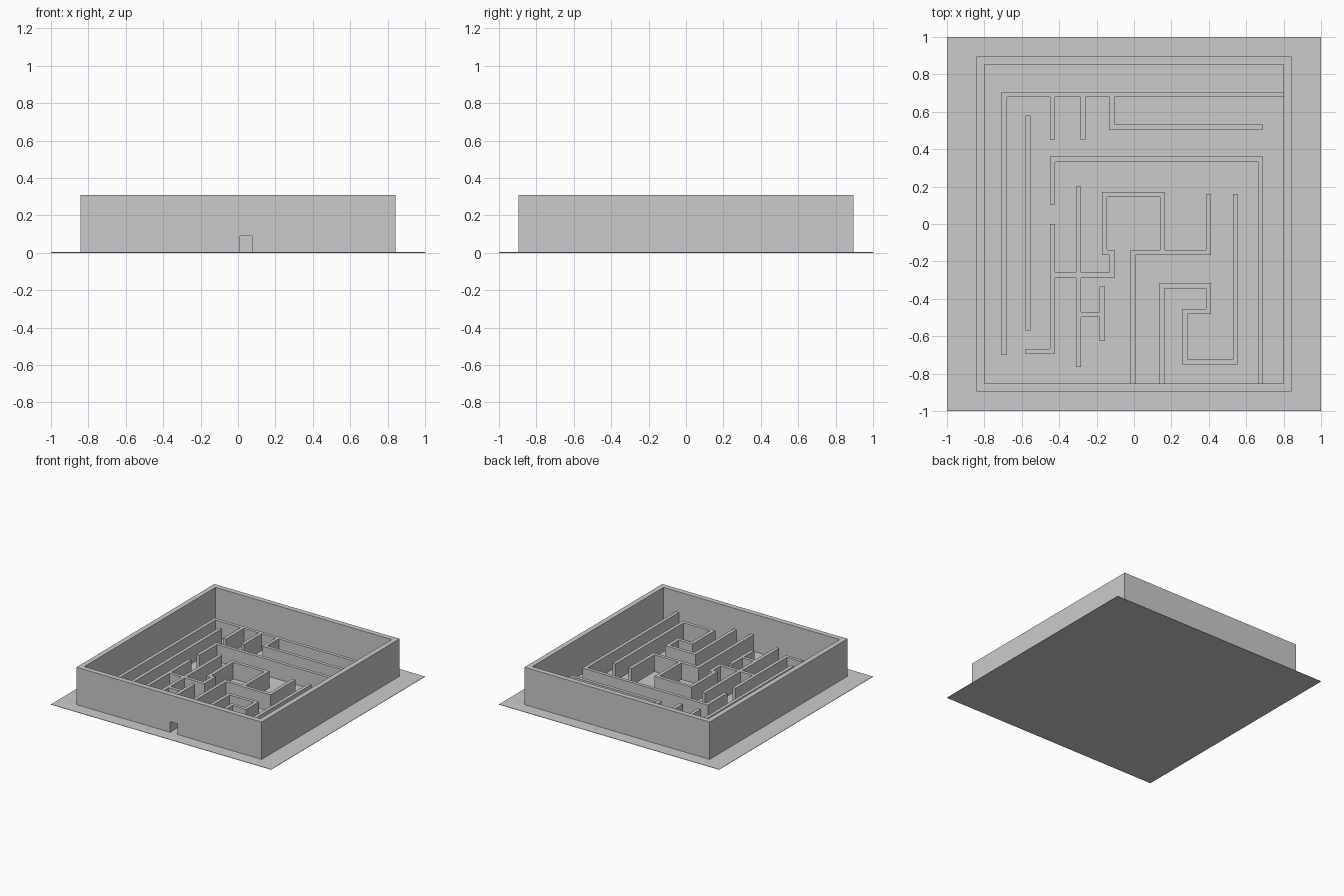
import bpy, bmesh
from mathutils import Vector

if "Cube" in bpy.data.objects:
    bpy.data.objects.remove(bpy.data.objects["Cube"])

T = 0.0275        # maze wall thickness
H = 0.14          # maze wall height
BASE = 0.003      # ground thickness


def new_object(name, bm):
    bmesh.ops.recalc_face_normals(bm, faces=bm.faces)
    mesh = bpy.data.meshes.new(name)
    bm.to_mesh(mesh)
    bm.free()
    ob = bpy.data.objects.new(name, mesh)
    bpy.context.collection.objects.link(ob)
    return ob


def box(name, x0, x1, y0, y1, z0, z1):
    bm = bmesh.new()
    bmesh.ops.create_cube(bm, size=1)
    for v in bm.verts:
        v.co = ((x0, x1)[v.co.x > 0], (y0, y1)[v.co.y > 0], (z0, z1)[v.co.z > 0])
    return new_object(name, bm)


def sweep(bm, path, z0, z1, thick):
    """Square-cornered wall along a centre line, mitred at each turn."""
    pts = [Vector(p) for p in path]
    dirs = [(b - a).normalized() for a, b in zip(pts, pts[1:])]
    norms = [Vector((-d.y, d.x)) for d in dirs]
    rings = []
    for i, p in enumerate(pts):
        if i == 0:
            off = norms[0]
        elif i == len(pts) - 1:
            off = norms[-1]
        else:
            off = norms[i - 1] + norms[i]
        off = off * thick / 2
        l, r = p + off, p - off
        rings.append([bm.verts.new((*q, z)) for q, z in ((l, z0), (l, z1), (r, z1), (r, z0))])
    for a, b in zip(rings, rings[1:]):
        for k in range(4):
            n = (k + 1) % 4
            bm.faces.new((a[k], a[n], b[n], b[k]))
    bm.faces.new(rings[0])
    bm.faces.new(rings[-1])


def wall(name, *path):
    bm = bmesh.new()
    sweep(bm, path, 0, H, T)
    return new_object(name, bm)


# ground sheet
box("ground", -1, 1, -1, 1, 0, BASE)

# tall enclosing wall: two nested rectangles joined and raised
bm = bmesh.new()
rings = []
for x, y in ((0.842, 0.895), (0.80, 0.852)):
    for z in (0, 0.31):
        rings.append([bm.verts.new((sx * x, sy * y, z))
                      for sx, sy in ((-1, -1), (1, -1), (1, 1), (-1, 1))])
ob, ot, ib, it = rings
for a, b in ((ob, ot), (ot, it), (it, ib), (ib, ob)):
    for k in range(4):
        n = (k + 1) % 4
        bm.faces.new((a[k], a[n], b[n], b[k]))
outer = new_object("outer_wall", bm)

# small doorway through the front
cutter = box("doorway_cutter", 0.01, 0.075, -1, -0.8, -0.1, 0.09)
cutter.hide_render = True
cutter.hide_set(True)
cut = outer.modifiers.new("doorway", "BOOLEAN")
cut.operation = "DIFFERENCE"
cut.solver = "EXACT"
cut.object = cutter

# upper left maze walls
wall("left_and_back_wall", (-0.694, -0.70), (-0.694, 0.692), (0.80, 0.692))
for i, x in enumerate((-0.436, -0.273)):
    wall(f"back_stub_{i + 1}", (x, 0.678), (x, 0.45))
wall("back_shelf_wall", (-0.118, 0.678), (-0.118, 0.517), (0.69, 0.517))
wall("left_free_wall", (-0.567, -0.57), (-0.567, 0.58))
wall("inner_frame_wall", (-0.436, 0.105), (-0.436, 0.346), (0.676, 0.346), (0.676, -0.852))
wall("left_hook_wall", (-0.436, 0), (-0.436, -0.682), (-0.58, -0.682))

# centre maze walls
wall("long_cross_wall", (-0.297, 0.20), (-0.297, -0.765))
wall("cross_link", (-0.422, -0.274), (-0.311, -0.274))
wall("chamber_wall", (-0.283, -0.274), (-0.118, -0.274), (-0.118, -0.152), (-0.158, -0.152),
     (-0.158, 0.158), (0.152, 0.158), (0.152, -0.138))
wall("chamber_exit_wall", (-0.005, -0.852), (-0.005, -0.152), (0.398, -0.152), (0.398, 0.16))
wall("short_wall", (-0.17, -0.335), (-0.17, -0.625))
wall("short_link", (-0.283, -0.483), (-0.184, -0.483))

# winding wall at the front right
wall("winding_wall", (0.15, -0.852), (0.15, -0.33), (0.398, -0.33), (0.398, -0.468),
     (0.273, -0.468), (0.273, -0.738), (0.542, -0.738), (0.542, 0.16))
